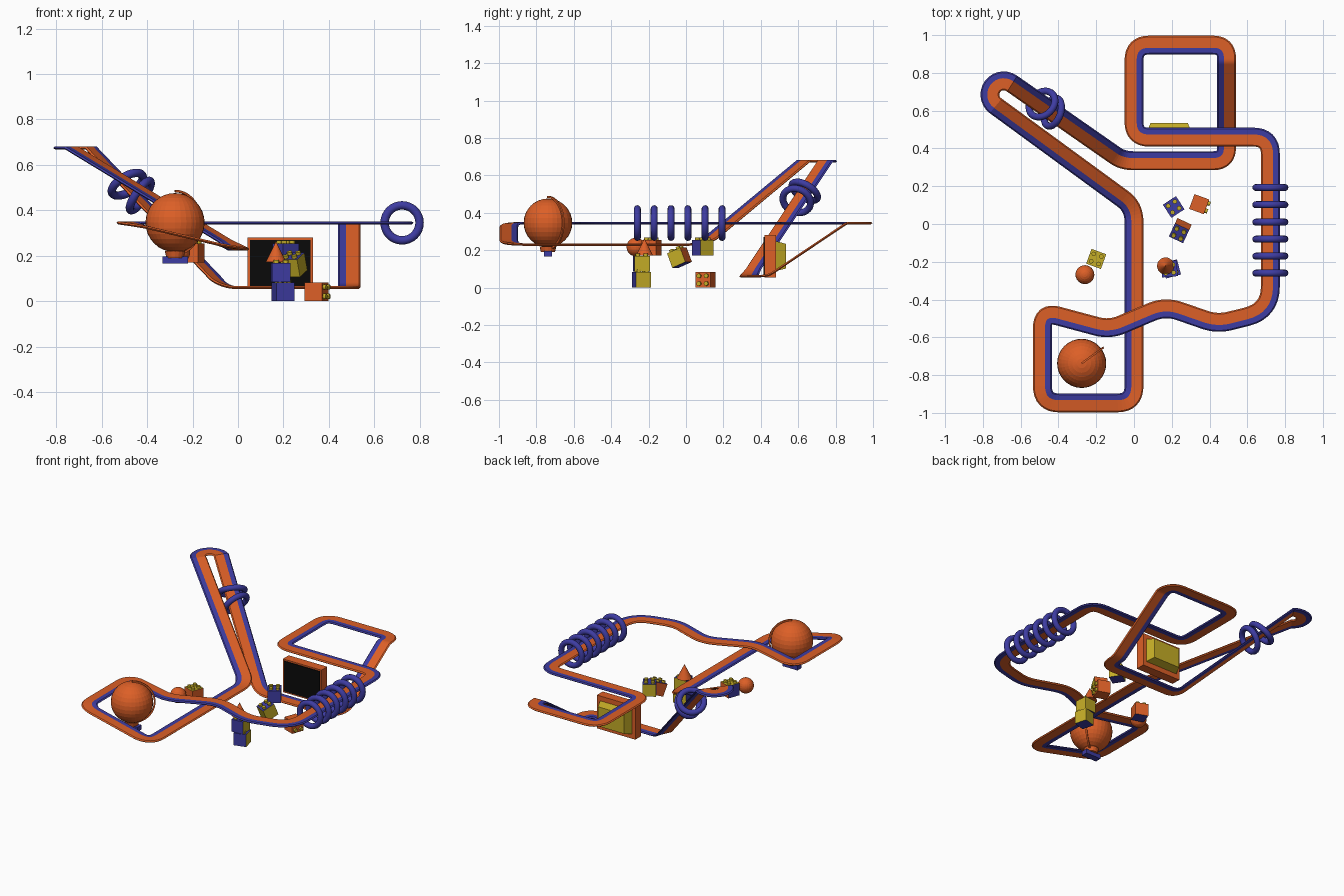
import bpy, bmesh, math
from math import radians, pi, sin, cos
from mathutils import Vector, Matrix, Euler

if "Cube" in bpy.data.objects:
    bpy.data.objects.remove(bpy.data.objects["Cube"])


def mat(name, rgb):
    m = bpy.data.materials.new(name)
    m.diffuse_color = (*rgb, 1)
    m.use_nodes = True
    m.node_tree.nodes["Principled BSDF"].inputs["Base Color"].default_value = m.diffuse_color
    return m


MATS = {'O': mat("orange", (0.72, 0.115, 0.02)), 'B': mat("blue", (0.048, 0.045, 0.36)),
        'Y': mat("yellow", (0.56, 0.42, 0.02)), 'K': mat("black", (0.003, 0.003, 0.003))}
KEYS = list(MATS)


def finish(name, bm, colours, matrix=Matrix(), smooth=False):
    """Turn a bmesh into an object carrying the listed colours."""
    bmesh.ops.recalc_face_normals(bm, faces=bm.faces)
    me = bpy.data.meshes.new(name)
    bm.to_mesh(me)
    bm.free()
    for c in colours:
        me.materials.append(MATS[c])
    ob = bpy.data.objects.new(name, me)
    ob.matrix_world = matrix
    bpy.context.collection.objects.link(ob)
    if smooth:
        for p in me.polygons:
            p.use_smooth = True
    return ob


def box(name, lo, hi, colour):
    bm = bmesh.new()
    lo, hi = Vector(lo), Vector(hi)
    s = hi - lo
    bmesh.ops.create_cube(bm, size=1, matrix=Matrix.Translation((lo + hi) / 2) @ Matrix.Diagonal((*s, 1)))
    return finish(name, bm, colour)


def cone(name, loc, r1, r2, h, colour, seg=24):
    bm = bmesh.new()
    bmesh.ops.create_cone(bm, cap_ends=True, segments=seg, radius1=r1, radius2=r2, depth=h)
    return finish(name, bm, colour, Matrix.Translation(loc))


def sphere(name, loc, r, colour, u=32, v=16):
    bm = bmesh.new()
    bmesh.ops.create_uvsphere(bm, u_segments=u, v_segments=v, radius=r)
    return finish(name, bm, colour, Matrix.Translation(loc))


def sweep(bm, rings, closed):
    """Skin a list of point rings."""
    vs = [[bm.verts.new(p) for p in ring] for ring in rings]
    n = len(vs[0])
    for i in range(len(vs) if closed else len(vs) - 1):
        a, b = vs[i], vs[(i + 1) % len(vs)]
        for k in range(n):
            f = bm.faces.new((a[k], a[(k + 1) % n], b[(k + 1) % n], b[k]))
            f.tag = True
            yield f, k


def ring(name, loc, axis, major=0.077, minor=0.0185, colour='B'):
    bm = bmesh.new()
    rings = []
    for i in range(32):
        a = 2 * pi * i / 32
        rings.append([Vector((cos(a) * (major + minor * cos(b)), sin(a) * (major + minor * cos(b)), minor * sin(b)))
                      for b in (2 * pi * k / 12 for k in range(12))])
    list(sweep(bm, rings, True))
    rot = Vector(axis).to_track_quat('Z', 'Y').to_matrix().to_4x4()
    return finish(name, bm, colour, Matrix.Translation(loc) @ rot, True)


# Track centre line: x, y, z and corner rounding distance
C, n, d, r = Vector((-0.69, 0.685, 0.675)), Vector((0.59, 0.807, 0)), Vector((-0.807, 0.59, 0)), 0.073
turn = [(*(C + r * (n * cos(t) + d * sin(t))), 0) for t in (pi * i / 14 for i in range(15))]
path = [(0, 0.09, 0.23, 0.08), (0, -0.947, 0.23, 0.09), (-0.485, -0.947, 0.345, 0.09),
        (-0.485, -0.465, 0.345, 0.085), (-0.13, -0.56, 0.345, 0.07), (0.165, -0.435, 0.345, 0.08),
        (0.44, -0.53, 0.345, 0.07), (0.722, -0.46, 0.345, 0.13), (0.722, 0.46, 0.345, 0.09),
        (0, 0.46, 0.345, 0.08), (0, 0.947, 0.345, 0.08), (0.49, 0.947, 0.345, 0.07),
        (0.49, 0.86, 0.345, 0.015), (0.49, 0.44, 0.063, 0.03), (0.49, 0.335, 0.06, 0.07),
        (-0.06, 0.335, 0.06, 0.06)] + turn

pts = []
for i, p in enumerate(path):
    P, A, B = (Vector(q[:3]) for q in (p, path[i - 1], path[(i + 1) % len(path)]))
    if p[3] == 0:
        pts.append(P)
        continue
    a, b = P + (A - P).normalized() * p[3], P + (B - P).normalized() * p[3]
    for k in range(9):
        t = k / 8
        pts.append(a * (1 - t) ** 2 + P * 2 * t * (1 - t) + b * t * t)

# Track: flat band with bevelled edges, its right-hand strip blue
section = [(-0.05, 0), (-0.043, 0.0065), (0.014, 0.0065), (0.043, 0.0065),
           (0.05, 0), (0.043, -0.0065), (0.014, -0.0065), (-0.043, -0.0065)]
rings = []
for i, p in enumerate(pts):
    t = ((p - pts[i - 1]).normalized() + (pts[(i + 1) % len(pts)] - p).normalized()).normalized()
    side = Vector((t.y, -t.x, 0)).normalized()
    up = side.cross(t)
    rings.append([p + side * a + up * b for a, b in section])
bm = bmesh.new()
for f, k in sweep(bm, rings, True):
    f.material_index = 1 if 2 <= k <= 5 else 0
finish("track", bm, "OB")

# Rings threaded on the track
for i, y in enumerate((-0.26, -0.17, -0.08, 0.01, 0.102, 0.193)):
    ring(f"track_ring_{i + 1}", (0.722, y, 0.345), (0, 1, 0))
ring("slope_ring_1", (-0.487, 0.635, 0.515), (-0.45, 0.45, 0.75))
ring("slope_ring_2", (-0.43, 0.592, 0.465), (-0.75, 0.25, 0.5))

# Globe with curved arm, collar and foot
G = Vector((-0.277, -0.738, 0.346))
sphere("globe", G, 0.13, 'O')
bm = bmesh.new()
out = Vector((0.81, 0.59, 0))
across = Vector((-0.59, 0.81, 0))
arm = []
for i in range(25):
    a = pi * i / 24
    rad = out * sin(a) + Vector((0, 0, cos(a)))
    arm.append([G + rad * (0.139 + u) + across * v
                for u, v in ((-0.005, -0.005), (0.005, -0.005), (0.005, 0.005), (-0.005, 0.005))])
list(sweep(bm, arm, False))
bmesh.ops.holes_fill(bm, edges=[e for e in bm.edges if e.is_boundary])
finish("globe_arm", bm, 'O')
cone("globe_collar", G + Vector((0, 0, -0.14)), 0.038, 0.045, 0.03, 'O', 16)
box("globe_foot", G + Vector((-0.056, -0.022, -0.18)), G + Vector((0.056, 0.022, -0.15)), 'B')

# Screen with tapered back
box("screen_case", (0.042, 0.42, 0.055), (0.33, 0.482, 0.28), 'O')
box("screen_glass", (0.052, 0.415, 0.065), (0.32, 0.421, 0.27), 'K')
bm = bmesh.new()
bmesh.ops.create_cone(bm, cap_ends=True, segments=4, radius1=0.5 ** 0.5, radius2=0.58, depth=1,
                      matrix=Matrix.Rotation(pi / 4, 4, 'Z'))
finish("screen_back", bm, 'Y', Matrix.Translation((0.186, 0.508, 0.168))
       @ Matrix.Rotation(-pi / 2, 4, 'X') @ Matrix.Diagonal((0.24, 0.16, 0.055, 1)))


def block(name, loc, rot, faces, stud='Y', s=0.083):
    """Studded cube; faces gives colours for +x -x +y -y +z -z."""
    bm = bmesh.new()
    bmesh.ops.create_cube(bm, size=s)
    for f in bm.faces:
        ax = max(range(3), key=lambda k: abs(f.normal[k]))
        f.material_index = KEYS.index(faces[2 * ax + (f.normal[ax] < 0)])
        f.tag = True
    for x in (-1, 1):
        for y in (-1, 1):
            bmesh.ops.create_cone(bm, cap_ends=True, segments=12, radius1=0.012, radius2=0.012, depth=0.014,
                                  matrix=Matrix.Translation((x * s / 4, y * s / 4, s / 2 + 0.006)))
    for f in bm.faces:
        if not f.tag:
            f.material_index = KEYS.index(stud)
    e = Euler([radians(a) for a in rot]).to_matrix().to_4x4()
    finish(name, bm, KEYS, Matrix.Translation(loc) @ e)


# Toy blocks, cone and ball
block("stack_block_lower", (0.198, -0.238, 0.042), (0, 0, 15), "YBYBBB")
block("stack_block_upper", (0.187, -0.238, 0.127), (0, 0, 5), "YBYBBB")
cone("stack_cone", (0.167, -0.222, 0.218), 0.045, 0, 0.092, 'O', 24)
block("blue_block", (0.21, 0.09, 0.212), (0, 0, 33), "YBYBBB")
block("tilted_block", (0.245, -0.035, 0.16), (22, 0, -25), "YOOYBB")
block("orange_block", (0.345, 0.105, 0.042), (0, 90, -20), "OOOOOO")
block("yellow_block", (-0.2, -0.185, 0.212), (0, 0, -20), "OBOOYB")
sphere("ball", (-0.26, -0.268, 0.217), 0.05, 'O', 24, 12)
